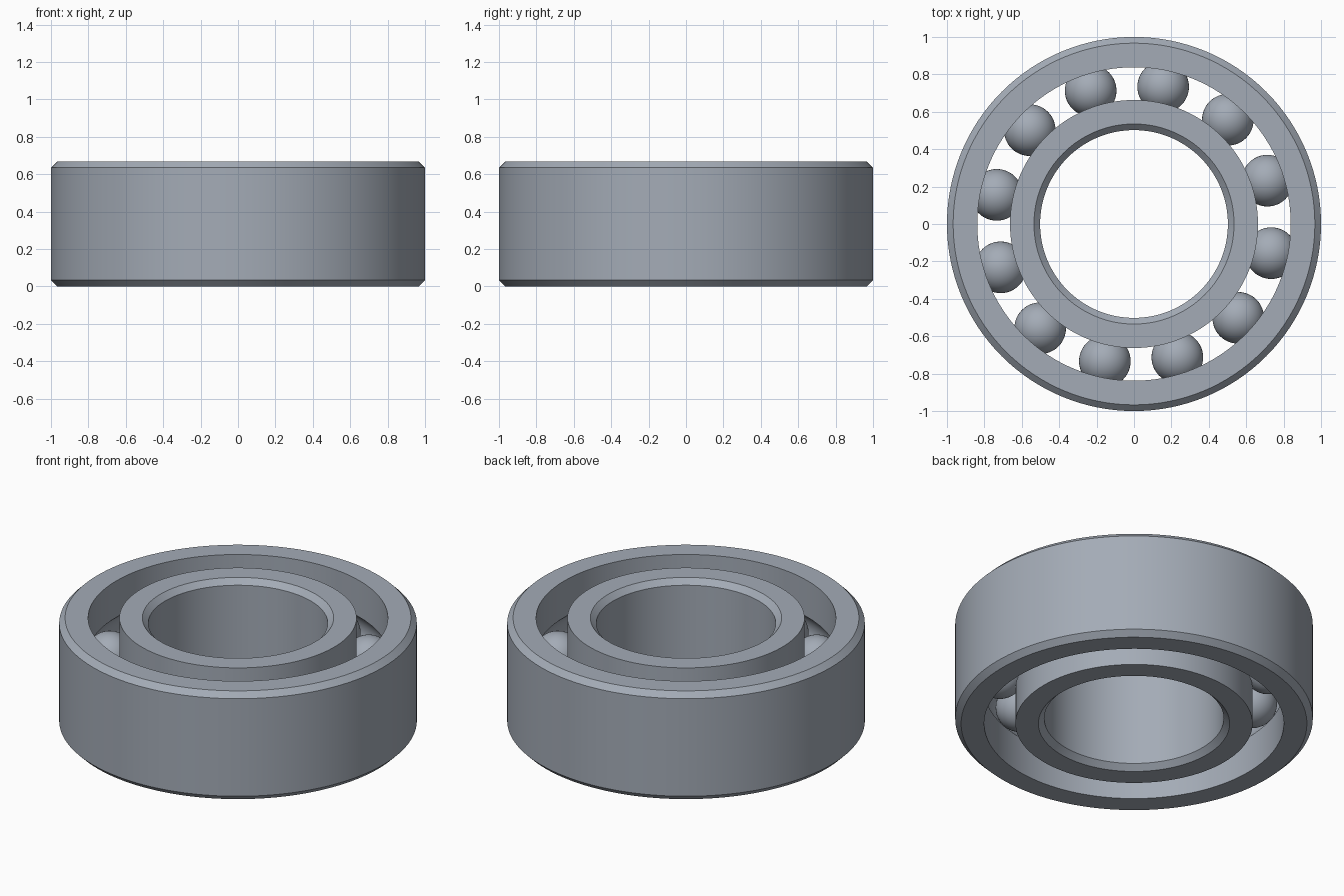
import bpy, bmesh
from math import sin, cos, asin, acos, pi, radians

HEIGHT = 0.668
MID = HEIGHT / 2
PITCH = 0.75          # radius of the circle through the ball centres
BALL = 0.138
GROOVE = 0.14
CHAMFER = 0.033

cube = bpy.data.objects.get("Cube")
if cube:
    bpy.data.objects.remove(cube, do_unlink=True)

steel = bpy.data.materials.new("steel_grey")
steel.use_nodes = True
COLOUR = (0.37, 0.41, 0.47, 1)
steel.diffuse_color = COLOUR
steel.node_tree.nodes["Principled BSDF"].inputs["Base Color"].default_value = COLOUR


def finish(name, bm):
    """Turn a bmesh into a smooth-shaded steel object with crisp edges."""
    bmesh.ops.recalc_face_normals(bm, faces=bm.faces)
    mesh = bpy.data.meshes.new(name)
    bm.to_mesh(mesh)
    bm.free()
    mesh.materials.append(steel)
    obj = bpy.data.objects.new(name, mesh)
    bpy.context.collection.objects.link(obj)
    bpy.ops.object.select_all(action="DESELECT")
    obj.select_set(True)
    bpy.context.view_layer.objects.active = obj
    bpy.ops.object.shade_smooth_by_angle(angle=radians(28))
    return obj


def race(name, wall, face, steps=14):
    """Lathe a ring with a ball groove in its wall and chamfers on its far face."""
    side = 1 if face > wall else -1
    half = acos(abs(wall - PITCH) / GROOVE)
    profile = [(wall, 0)]
    for i in range(steps + 1):
        a = -half + 2 * half * i / steps
        profile.append((PITCH + side * GROOVE * cos(a), MID + GROOVE * sin(a)))
    profile += [(wall, HEIGHT), (face - side * CHAMFER, HEIGHT),
                (face, HEIGHT - CHAMFER), (face, CHAMFER),
                (face - side * CHAMFER, 0)]
    bm = bmesh.new()
    verts = [bm.verts.new((r, 0, z)) for r, z in profile]
    edges = [bm.edges.new((v, verts[(i + 1) % len(verts)])) for i, v in enumerate(verts)]
    bmesh.ops.spin(bm, geom=verts + edges, cent=(0, 0, 0), axis=(0, 0, 1),
                   angle=2 * pi, steps=128, use_merge=True)
    bmesh.ops.remove_doubles(bm, verts=bm.verts, dist=1e-5)
    return finish(name, bm)


# Rings
race("outer_ring", 0.838, 1.0)
race("inner_ring", 0.663, 0.502)

# Balls, sharing one mesh
bm = bmesh.new()
bmesh.ops.create_uvsphere(bm, u_segments=48, v_segments=24, radius=BALL)
first = finish("ball_1", bm)
for i in range(12):
    ball = first
    if i:
        ball = bpy.data.objects.new(f"ball_{i + 1}", first.data)
        bpy.context.collection.objects.link(ball)
    a = radians(18 + 30 * i)
    ball.location = (PITCH * cos(a), PITCH * sin(a), MID)
